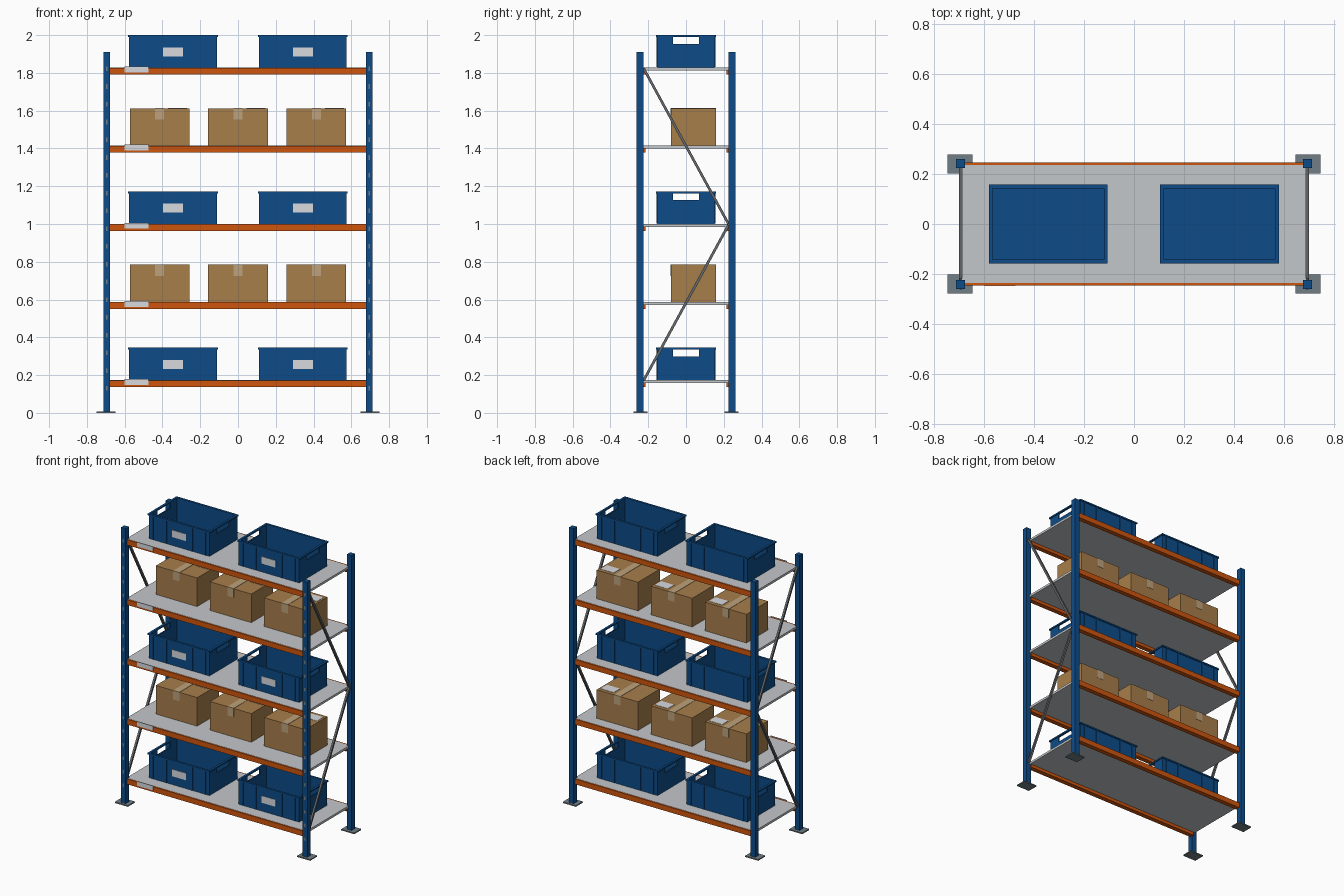
import bpy
import bmesh
from mathutils import Matrix, Vector

cube = bpy.data.objects.get("Cube")
if cube:
    bpy.data.objects.remove(cube, do_unlink=True)


def material(name, rgb):
    m = bpy.data.materials.new(name)
    m.use_nodes = True
    color = (*rgb, 1)
    m.diffuse_color = color
    m.node_tree.nodes["Principled BSDF"].inputs["Base Color"].default_value = color
    return m


BLUE = material("blue_paint", (0.004, 0.072, 0.25))
ORANGE = material("orange_paint", (0.62, 0.09, 0.004))
SHELF = material("light_grey_metal", (0.55, 0.57, 0.59))
STEEL = material("plate_grey", (0.16, 0.205, 0.24))
BRACE = material("dark_steel", (0.13, 0.14, 0.15))
CARD = material("cardboard", (0.39, 0.21, 0.07))
TAPE = material("packing_tape", (0.51, 0.36, 0.2))
PAPER = material("label_paper", (0.68, 0.7, 0.73))


def add_box(bm, lo, hi, index=0):
    """Axis-aligned block between two corners."""
    lo, hi = Vector(lo), Vector(hi)
    mat = Matrix.Translation((lo + hi) / 2) @ Matrix.Diagonal((*(hi - lo), 1))
    verts = bmesh.ops.create_cube(bm, size=1, matrix=mat)["verts"]
    for face in {f for v in verts for f in v.link_faces}:
        face.material_index = index


def make_mesh(name, bm, mats):
    mesh = bpy.data.meshes.new(name)
    bmesh.ops.recalc_face_normals(bm, faces=bm.faces)
    bm.to_mesh(mesh)
    bm.free()
    for m in mats:
        mesh.materials.append(m)
    return mesh


def place(name, mesh, loc=(0, 0, 0)):
    obj = bpy.data.objects.new(name, mesh)
    obj.location = loc
    bpy.context.scene.collection.objects.link(obj)
    return obj


def block(name, lo, hi, mat):
    bm = bmesh.new()
    add_box(bm, lo, hi)
    return place(name, make_mesh(name, bm, [mat]))


POST_X, POST_Y, HALF = 0.695, 0.243, 0.018
LEVELS = [0.172 + 0.4138 * i for i in range(5)]

# Uprights with foot plates, and slots up the front pair
for sx, side in ((-1, "right"), (1, "left")):
    for sy, end in ((-1, "front"), (1, "back")):
        x, y = sx * POST_X, sy * POST_Y
        tag = f"{end}_{side}"
        block("post_" + tag, (x - HALF, y - HALF, 0.008),
              (x + HALF, y + HALF, 1.91), BLUE)
        px, py = sx * 0.698, sy * 0.241
        block("foot_plate_" + tag, (px - 0.05, py - 0.038, 0),
              (px + 0.05, py + 0.038, 0.008), STEEL)
    slots = bmesh.new()
    x, y = sx * POST_X, -POST_Y - HALF
    for i in range(19):
        z = 0.13 + 0.094 * i
        add_box(slots, (x - 0.005, y - 0.001, z - 0.012), (x + 0.005, y + 0.002, z + 0.012))
    place("post_slots_" + side, make_mesh("post_slots", slots, [STEEL]))


# Diagonal braces on both ends
def brace(name, x, start, end):
    a, b = Vector((x, *start)), Vector((x, *end))
    d = b - a
    rot = d.to_track_quat("Z", "Y").to_matrix().to_4x4()
    bm = bmesh.new()
    bmesh.ops.create_cube(bm, size=1, matrix=Matrix.Translation((a + b) / 2) @ rot
                          @ Matrix.Diagonal((0.014, 0.014, d.length, 1)))
    place(name, make_mesh(name, bm, [BRACE]))


for sx, side in ((-1, "right"), (1, "left")):
    brace("upper_brace_" + side, sx * POST_X, (-0.225, 1.825), (0.225, 1.0))
    brace("lower_brace_" + side, sx * POST_X, (0.225, 0.995), (-0.225, 0.17))

# Stepped beam: tall outer lip with a ledge that carries the shelf panel
BEAM_PROFILE = [(0.214, -0.036), (0.246, -0.036), (0.246, 0), (0.237, 0),
                (0.237, -0.015), (0.214, -0.015)]


def beam_mesh(sign):
    bm = bmesh.new()
    verts = [bm.verts.new((-0.679, sign * y, z)) for y, z in BEAM_PROFILE]
    face = bm.faces.new(verts)
    ext = bmesh.ops.extrude_face_region(bm, geom=[face])
    moved = [g for g in ext["geom"] if isinstance(g, bmesh.types.BMVert)]
    bmesh.ops.translate(bm, verts=moved, vec=(1.358, 0, 0))
    return make_mesh("beam", bm, [ORANGE])


front_beam, back_beam = beam_mesh(-1), beam_mesh(1)

# Open storage bin: floor, walls, handle openings, rim, ribs and label
BX, BY, BH, T = 0.232, 0.152, 0.173, 0.009
bm = bmesh.new()
add_box(bm, (-BX, -BY, 0.001), (BX, BY, 0.01))
for s in (-1, 1):
    y0, y1 = sorted((s * BY, s * (BY - T)))
    add_box(bm, (-BX, y0, 0.01), (BX, y1, BH - 0.01))
    x0, x1 = sorted((s * BX, s * (BX - T)))
    inner = BY - T
    add_box(bm, (x0, -inner, 0.01), (x1, inner, 0.127))
    for t in (-1, 1):
        ya, yb = sorted((t * 0.07, t * inner))
        add_box(bm, (x0, ya, 0.127), (x1, yb, BH - 0.01))
    # Rim along the long and short sides
    y0, y1 = sorted((s * (BY - T), s * (BY + 0.006)))
    add_box(bm, (-BX - 0.006, y0, BH - 0.01), (BX + 0.006, y1, BH))
    x0, x1 = sorted((s * (BX - T), s * (BX + 0.006)))
    add_box(bm, (x0, -inner, BH - 0.01), (x1, inner, BH))
    for rx in (-0.2, -0.1, 0.1, 0.2):
        y0, y1 = sorted((s * BY, s * (BY + 0.005)))
        add_box(bm, (rx - 0.005, y0, 0.003), (rx + 0.005, y1, BH - 0.01))
add_box(bm, (-0.053, -BY - 0.003, 0.06), (0.053, -BY, 0.108), 1)
bin_mesh = make_mesh("storage_bin", bm, [BLUE, PAPER])

# Cardboard carton with tape over the top and a paper label
CX, CY, CH, W = 0.158, 0.119, 0.199, 0.024
bm = bmesh.new()
add_box(bm, (-CX, -CY, 0.001), (CX, CY, CH))
add_box(bm, (-W, -CY - 0.002, CH), (W, CY + 0.002, CH + 0.002), 1)
for s in (-1, 1):
    y0, y1 = sorted((s * CY, s * (CY + 0.002)))
    add_box(bm, (-W, y0, CH - 0.06), (W, y1, CH), 1)
add_box(bm, (0.045, 0.025, CH), (0.145, 0.095, CH + 0.002), 2)
carton_mesh = make_mesh("carton", bm, [CARD, TAPE, PAPER])

# Shelf levels, loaded alternately with bins and cartons
for n, z in enumerate(LEVELS):
    place(f"front_beam_{n}", front_beam, (0, 0, z))
    place(f"back_beam_{n}", back_beam, (0, 0, z))
    block(f"shelf_panel_{n}", (-0.679, -0.2365, z - 0.0145), (0.679, 0.2365, z + 0.001), SHELF)
    for s in (-1, 1):
        x0, x1 = sorted((s * 0.679, s * 0.69))
        block(f"shelf_end_{n}_{s}", (x0, -0.224, z - 0.0145), (x1, 0.224, z + 0.001), SHELF)
    block(f"shelf_label_{n}", (-0.6, -0.249, z - 0.024), (-0.475, -0.246, z + 0.007), PAPER)
    if n % 2 == 0:
        for i, x in enumerate((-0.344, 0.343)):
            place(f"storage_bin_{n}_{i}", bin_mesh, (x, 0, z))
    else:
        for i, x in enumerate((-0.415, 0, 0.415)):
            place(f"carton_{n}_{i}", carton_mesh, (x, 0.039, z))
